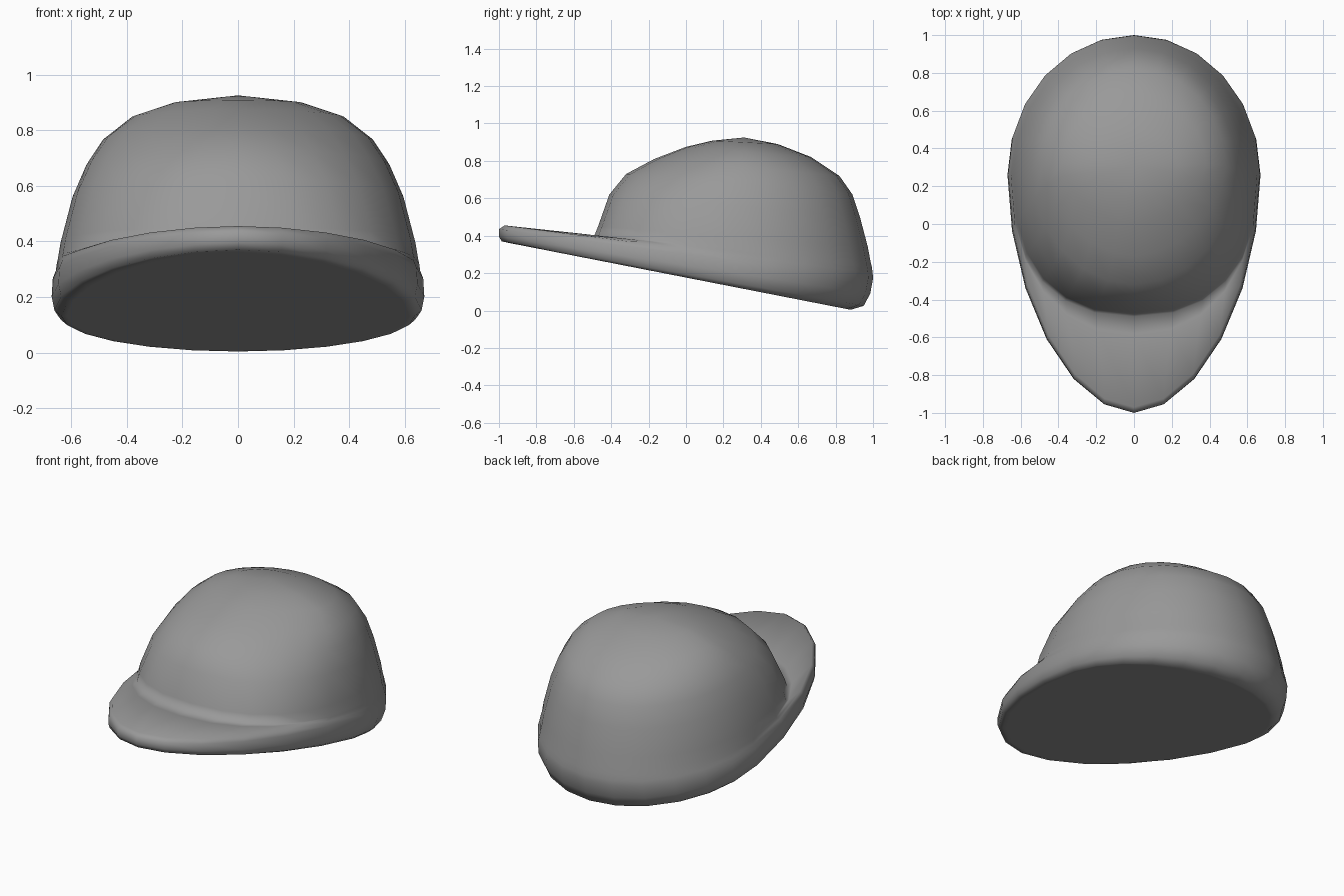
import bpy, bmesh
from math import sin, cos, pi, copysign

if "Cube" in bpy.data.objects:
    bpy.data.objects.remove(bpy.data.objects["Cube"])

SEGMENTS = 24

# Tilted egg-shaped sections, bottom to top:
# front y, front z, back y, back z, half width, widest y, front squareness
SECTIONS = [
    # underside edge and rounded rim
    (-0.95, 0.362, 0.88, 0.004, 0.635, 0.23, 1.9),
    (-0.985, 0.370, 0.95, 0.025, 0.66, 0.24, 1.88),
    (-1.00, 0.395, 0.985, 0.09, 0.67, 0.26, 1.87),
    (-1.00, 0.435, 1.00, 0.17, 0.666, 0.27, 1.87),
    # brim top, running in to the crease
    (-0.97, 0.455, 0.998, 0.20, 0.655, 0.27, 1.88),
    (-0.58, 0.413, 0.993, 0.235, 0.652, 0.26, 2.25),
    (-0.49, 0.400, 0.985, 0.27, 0.648, 0.25, 2.4),
    # crown, its front corners tapering towards the top
    (-0.47, 0.45, 0.972, 0.34, 0.638, 0.25, 2.4),
    (-0.41, 0.62, 0.93, 0.50, 0.595, 0.26, 2.2),
    (-0.32, 0.73, 0.89, 0.62, 0.545, 0.28, 1.95),
    (-0.17, 0.81, 0.82, 0.72, 0.485, 0.31, 1.8),
    (0.00, 0.875, 0.67, 0.82, 0.38, 0.32, 1.7),
    (0.14, 0.908, 0.49, 0.89, 0.23, 0.31, 1.7),
]


def power(v, n):
    return 0.0 if abs(v) < 1e-6 else copysign(abs(v) ** (2 / n), v)


def section(bm, yf, zf, yb, zb, width, yc, square):
    """One closed ring, planar and tilted from front to back."""
    ring = []
    for i in range(SEGMENTS):
        a = 2 * pi * i / SEGMENTS
        n = square if cos(a) < 0 else 2.0
        c = power(cos(a), n)
        y = yc + c * ((yb - yc) if c > 0 else (yc - yf))
        z = zf + (zb - zf) * (y - yf) / (yb - yf)
        ring.append(bm.verts.new((width * power(sin(a), n), y, z)))
    return ring


bm = bmesh.new()
rings = [section(bm, *s) for s in SECTIONS]

# Skin between neighbouring sections
for low, high in zip(rings, rings[1:]):
    for i in range(SEGMENTS):
        j = (i + 1) % SEGMENTS
        bm.faces.new((low[i], low[j], high[j], high[i]))

# Crown top
apex = bm.verts.new((0, 0.31, 0.925))
for i in range(SEGMENTS):
    bm.faces.new((rings[-1][i], rings[-1][(i + 1) % SEGMENTS], apex))

# Flat underside, with a narrow border to keep its shading even
under = bm.faces.new(rings[0])
bmesh.ops.recalc_face_normals(bm, faces=bm.faces[:])
bmesh.ops.inset_region(bm, faces=[under], thickness=0.02)

mesh = bpy.data.meshes.new("peaked_cap")
bm.to_mesh(mesh)
bm.free()
cap = bpy.data.objects.new("peaked_cap", mesh)
bpy.context.collection.objects.link(cap)

# Dark grey cloth
cloth = bpy.data.materials.new("cloth")
cloth.diffuse_color = (0.32, 0.32, 0.32, 1)
cloth.use_nodes = True
cloth.node_tree.nodes["Principled BSDF"].inputs["Base Color"].default_value = cloth.diffuse_color
mesh.materials.append(cloth)

# Smooth shading
bpy.context.view_layer.objects.active = cap
cap.select_set(True)
bpy.ops.object.shade_smooth_by_angle(angle=1.4)
